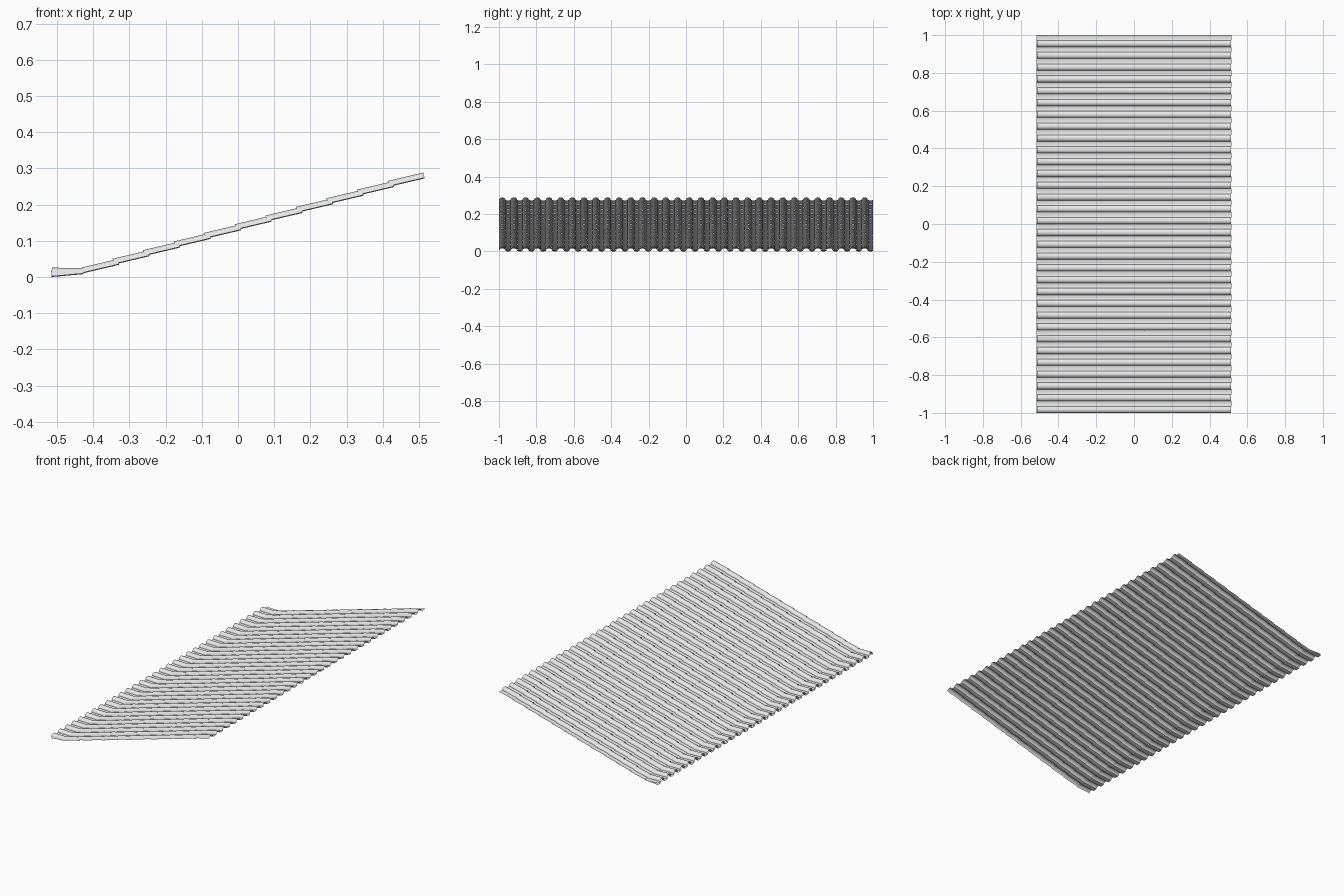
import bpy
import math

cube = bpy.data.objects.get("Cube")
if cube:
    bpy.data.objects.remove(cube, do_unlink=True)

COLUMNS = 32
PITCH = 2 / COLUMNS      # width of one tile
HEIGHT = 0.0145          # height of the tile's roll
ROLL = 0.56              # share of the width taken by the roll
COURSES = 11

# Single colour
grey = bpy.data.materials.new("light_grey")
grey.use_nodes = True
grey.diffuse_color = (0.8, 0.8, 0.8, 1)
grey.node_tree.nodes["Principled BSDF"].inputs["Base Color"].default_value = (0.8, 0.8, 0.8, 1)


def tile_profile():
    """Cross-section of one tile: a raised roll, then a shallow pan."""
    points = []
    for i in range(11):
        a = math.pi * i / 10
        points.append((PITCH * ROLL * (1 - math.cos(a)) / 2, HEIGHT * math.sin(a)))
    for i in range(1, 6):
        t = i / 5
        points.append((PITCH * (ROLL + (1 - ROLL) * t), -0.002 * math.sin(math.pi * t)))
    return points


def make_tile():
    """A tile of unit length along x, shared by every course."""
    profile = tile_profile()
    verts = [(x, y, z) for y, z in profile for x in (0, 1)]
    faces = [(2 * j, 2 * j + 1, 2 * j + 3, 2 * j + 2) for j in range(len(profile) - 1)]
    mesh = bpy.data.meshes.new("roof_tile")
    mesh.from_pydata(verts, [], faces)
    mesh.materials.append(grey)
    mesh.shade_smooth()
    mesh.set_sharp_from_angle(angle=math.radians(40))
    return mesh


tile = make_tile()


def add_course(name, x, z, run, rise):
    """A row of tiles along y, sloping from (x, z) by run and rise."""
    course = bpy.data.objects.new(name, tile)
    bpy.context.collection.objects.link(course)
    course.location = (x, -1, z)
    course.rotation_euler.y = -math.atan2(rise, run)
    course.scale.x = math.hypot(run, rise)
    array = course.modifiers.new("columns", 'ARRAY')
    array.use_relative_offset = False
    array.use_constant_offset = True
    array.constant_offset_displace = (0, PITCH, 0)
    array.count = COLUMNS


# Nearly flat double layer along the eave
add_course("eave_tiles_lower", -0.515, 0.002, 0.085, 0.0075)
add_course("eave_tiles_upper", -0.515, 0.0115, 0.088, -0.002)

# Overlapping courses climbing the slope
for i in range(COURSES):
    add_course(f"tile_course_{i + 1}", -0.428 + 0.0845 * i, 0.0123 + 0.0239 * i, 0.0985, 0.0232)
